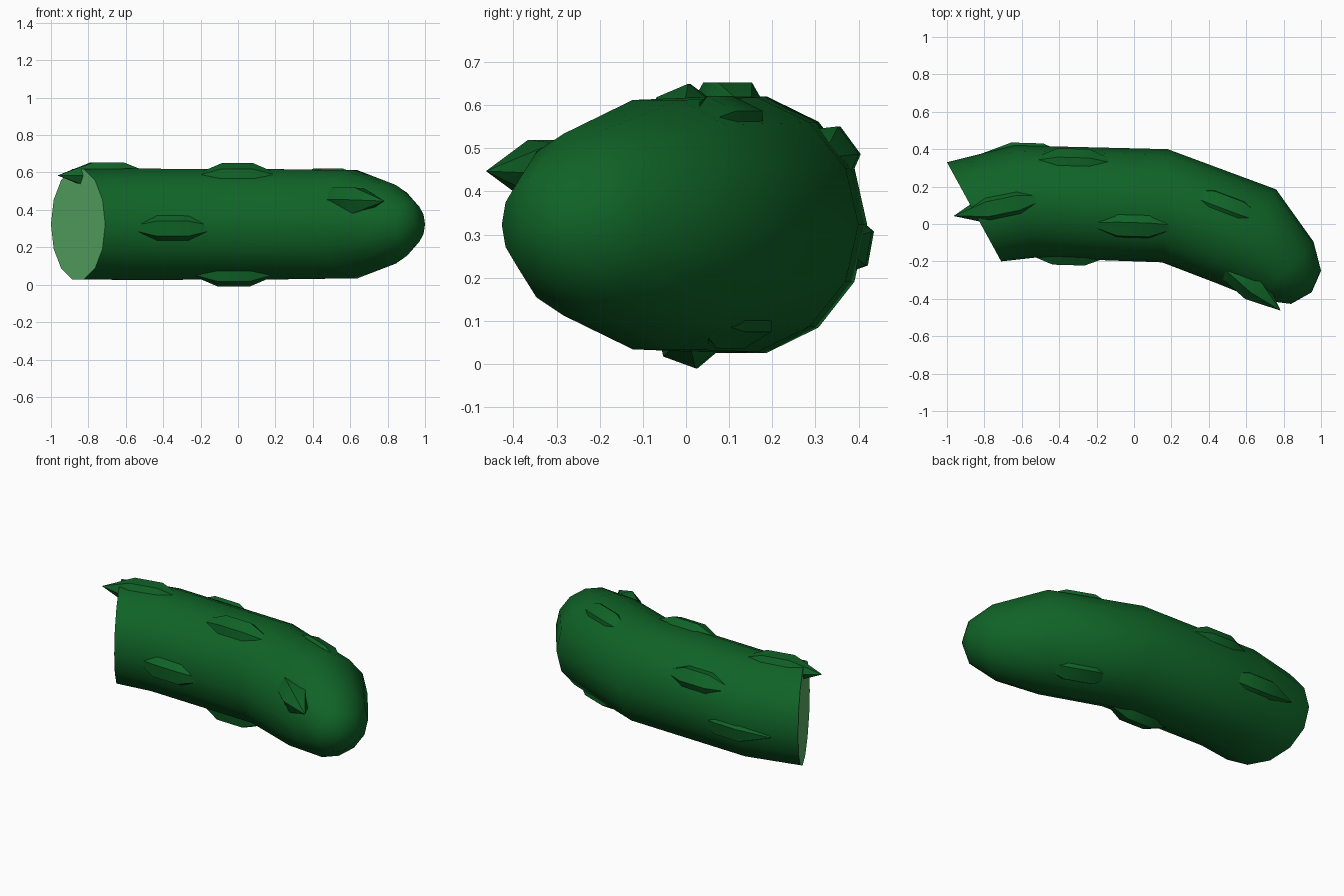
import bpy, bmesh, math
from mathutils import Vector

if "Cube" in bpy.data.objects:
    bpy.data.objects.remove(bpy.data.objects["Cube"])

ZC = 0.323   # height of the centre line


def material(name, color):
    m = bpy.data.materials.new(name)
    m.diffuse_color = (*color, 1)
    m.use_nodes = True
    m.node_tree.nodes["Principled BSDF"].inputs["Base Color"].default_value = m.diffuse_color
    return m


skin = material("skin_green", (0.005, 0.125, 0.02))
flesh = material("flesh_green", (0.11, 0.46, 0.15))


def finish(name, bm, mats, angle):
    bmesh.ops.recalc_face_normals(bm, faces=bm.faces[:])
    me = bpy.data.meshes.new(name)
    bm.to_mesh(me)
    bm.free()
    for m in mats:
        me.materials.append(m)
    ob = bpy.data.objects.new(name, me)
    bpy.context.collection.objects.link(ob)
    bpy.ops.object.select_all(action='DESELECT')
    ob.select_set(True)
    bpy.context.view_layer.objects.active = ob
    bpy.ops.object.shade_smooth_by_angle(angle=math.radians(angle))
    return ob


def add_ring(bm, c, u, v, r, n):
    return [bm.verts.new(c + r * (u * math.cos(2 * math.pi * i / n) + v * math.sin(2 * math.pi * i / n)))
            for i in range(n)]


def bridge(bm, a, b):
    n = len(a)
    for i in range(n):
        bm.faces.new((a[i], a[(i + 1) % n], b[(i + 1) % n], b[i]))


def fan(bm, ring, tip):
    n = len(ring)
    for i in range(n):
        bm.faces.new((ring[i], ring[(i + 1) % n], tip))


# Body rings, each given by its back and front point seen from the top
PAIRS = [((-1, .33), (-.71, -.2)), ((-.64, .42), (-.53, -.18)), ((.18, .40), (.15, -.205)),
         ((.76, .185), (.45, -.32)), ((.96, -.095), (.66, -.405)), ((1.0, -.25), (.84, -.427))]
UP = Vector((0, 0, 1))
rings = []
for b, f in PAIRS:
    b, f = Vector((*b, ZC)), Vector((*f, ZC))
    rings.append(((b + f) / 2, (b - f).normalized(), (b - f).length / 2))

# Body with a flat cut end and a rounded tip
bm = bmesh.new()
loops = [add_ring(bm, c, s, UP, r, 14) for c, s, r in rings]
for a, b in zip(loops, loops[1:]):
    bridge(bm, a, b)
fan(bm, loops[-1], bm.verts.new((.95, -.365, ZC)))
cut = bm.faces.new(loops[0])
cut.material_index = 1
finish("cucumber_body", bm, [skin, flesh], 50)


# Long low bumps lying on the skin
def bump(i, x, deg, lift=0.0):
    for (c0, s0, r0), (c1, s1, r1) in zip(rings, rings[1:]):
        if c0.x <= x <= c1.x:
            t = (x - c0.x) / (c1.x - c0.x)
            c, s, r = c0.lerp(c1, t), s0.lerp(s1, t).normalized(), r0 + (r1 - r0) * t
            axis = (c1 - c0).normalized()
    a = math.radians(deg)
    out = s * math.cos(a) + UP * math.sin(a)
    out = (out - axis * out.dot(axis)).normalized()
    side = axis.cross(out)
    p = c + out * (r - 0.043 + lift)
    bm = bmesh.new()
    lo, hi = [add_ring(bm, p + axis * d, side, out, 0.08, 6) for d in (-.085, .085)]
    bridge(bm, lo, hi)
    fan(bm, lo, bm.verts.new(p - axis * .27))
    fan(bm, hi, bm.verts.new(p + axis * .27))
    finish(f"skin_bump_{i}", bm, [skin], 50)


BUMPS = [(0, 113, .008), (-.02, 250, .01), (-.7, 90, 0), (-.34, 184, 0), (-.33, 36, 0),
         (-.58, -10, -.02), (.45, 65, -.015), (.45, -60, -.015), (.70, 145, 0)]
for i, spec in enumerate(BUMPS):
    bump(i + 1, *spec)
